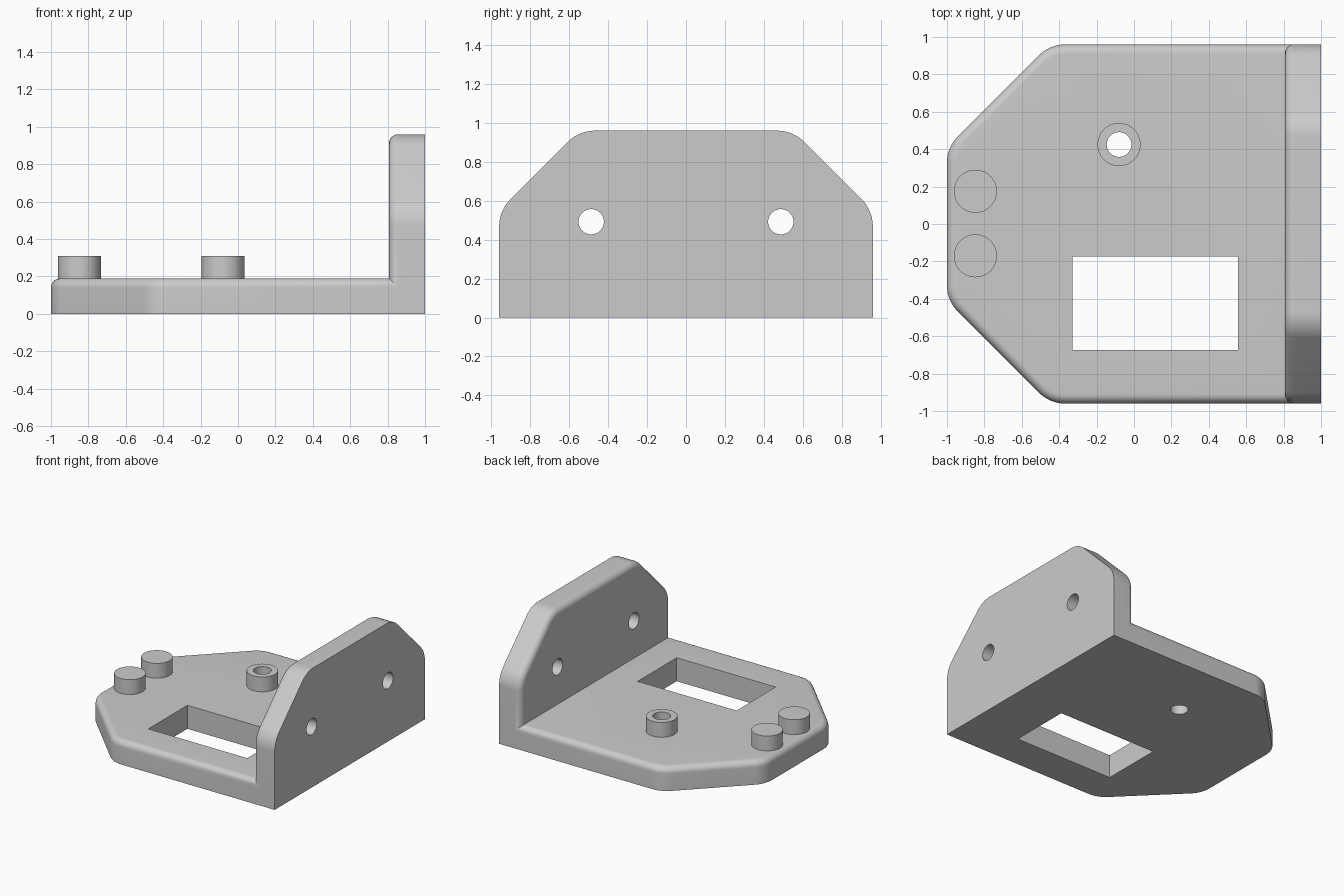
import bpy, bmesh, math
from mathutils import Vector

if "Cube" in bpy.data.objects:
    bpy.data.objects.remove(bpy.data.objects["Cube"])

HALF, FILLET, ROUND = 0.96, 0.2, 0.05
PLATE_TOP, WALL_X = 0.19, 0.807

grey = bpy.data.materials.new("grey")
grey.diffuse_color = (0.6, 0.6, 0.6, 1)
grey.use_nodes = True
grey.node_tree.nodes["Principled BSDF"].inputs["Base Color"].default_value = grey.diffuse_color


def finish(name, bm):
    bmesh.ops.recalc_face_normals(bm, faces=bm.faces)
    me = bpy.data.meshes.new(name)
    bm.to_mesh(me)
    bm.free()
    me.materials.append(grey)
    ob = bpy.data.objects.new(name, me)
    bpy.context.collection.objects.link(ob)
    return ob


def outline(base, top, diag, inset, n=12):
    """Rectangle with two clipped, filleted corners (u across, v up)."""
    t = FILLET * math.tan(math.pi / 8)
    r = FILLET - inset
    centres = [(HALF - FILLET, diag - HALF - t), (diag - top - t, top - FILLET)]
    right = [(HALF - inset, base)]
    for k, (cu, cv) in enumerate(centres):
        for i in range(n + 1):
            a = math.pi / 4 * (k + i / n)
            right.append((cu + r * math.cos(a), cv + r * math.sin(a)))
    return right + [(-u, v) for u, v in reversed(right)]


def rounded_slab(name, base, top, diag, depth, place, steps=8):
    """Extrude the outline by depth, rounding over the far rim."""
    levels = [(0, 0)]
    for i in range(steps + 1):
        a = math.pi / 2 * i / steps
        levels.append((depth - ROUND + ROUND * math.sin(a), ROUND * (1 - math.cos(a))))
    bm = bmesh.new()
    rings = [[bm.verts.new(place(u, v, w)) for u, v in outline(base, top, diag, ins)]
             for w, ins in levels]
    for a, b in zip(rings, rings[1:]):
        for i in range(len(a)):
            j = (i + 1) % len(a)
            bm.faces.new((a[i], a[j], b[j], b[i]))
    bm.faces.new(rings[0])
    bm.faces.new(rings[-1])
    return finish(name, bm)


def cylinder(name, centre, r, length, axis="Z"):
    bm = bmesh.new()
    bmesh.ops.create_cone(bm, cap_ends=True, segments=48, radius1=r, radius2=r, depth=length)
    d = Vector((1, 0, 0)) if axis == "X" else Vector((0, 0, 1))
    rot = d.to_track_quat("Z", "Y").to_matrix()
    for v in bm.verts:
        v.co = rot @ v.co + Vector(centre)
    return finish(name, bm)


def block(name, lo, hi):
    bm = bmesh.new()
    bmesh.ops.create_cube(bm, size=1)
    for v in bm.verts:
        v.co = Vector([l + (h - l) * (c + 0.5) for l, h, c in zip(lo, hi, v.co)])
    return finish(name, bm)


def combine(target, other, operation):
    m = target.modifiers.new(operation.lower(), "BOOLEAN")
    m.operation, m.object, m.solver = operation, other, "EXACT"
    bpy.context.view_layer.objects.active = target
    bpy.ops.object.modifier_apply(modifier=m.name)
    bpy.data.objects.remove(other)


# Base plate and upright wall
bracket = rounded_slab("bracket", -1, 1, 1.41, PLATE_TOP, lambda u, v, w: (-v, u, w))
wall = rounded_slab("wall", 0, 0.96, 1.51, 1 - WALL_X, lambda u, v, w: (1 - w, u, v))
combine(bracket, wall, "UNION")

# Raised bosses with through holes
bosses = [(-0.848, 0.175), (-0.848, -0.17), (-0.08, 0.425)]
for x, y in bosses:
    combine(bracket, cylinder("boss", (x, y, 0.205), 0.115, 0.21), "UNION")
for x, y in bosses:
    combine(bracket, cylinder("boss_hole", (x, y, 0.2), 0.066, 1), "DIFFERENCE")

# Rectangular window with a screw hole at each end
combine(bracket, block("window", (-0.33, -0.674, -0.2), (0.555, -0.175, 0.5)), "DIFFERENCE")
for x in (-0.418, 0.641):
    combine(bracket, cylinder("screw_hole", (x, -0.42, 0.1), 0.04, 0.6), "DIFFERENCE")

# Mounting holes through the wall
for y in (-0.487, 0.487):
    combine(bracket, cylinder("wall_hole", (0.9, y, 0.492), 0.065, 0.6, "X"), "DIFFERENCE")

bpy.ops.object.select_all(action="DESELECT")
bracket.select_set(True)
bpy.context.view_layer.objects.active = bracket
bpy.ops.object.shade_smooth_by_angle(angle=math.radians(30))
